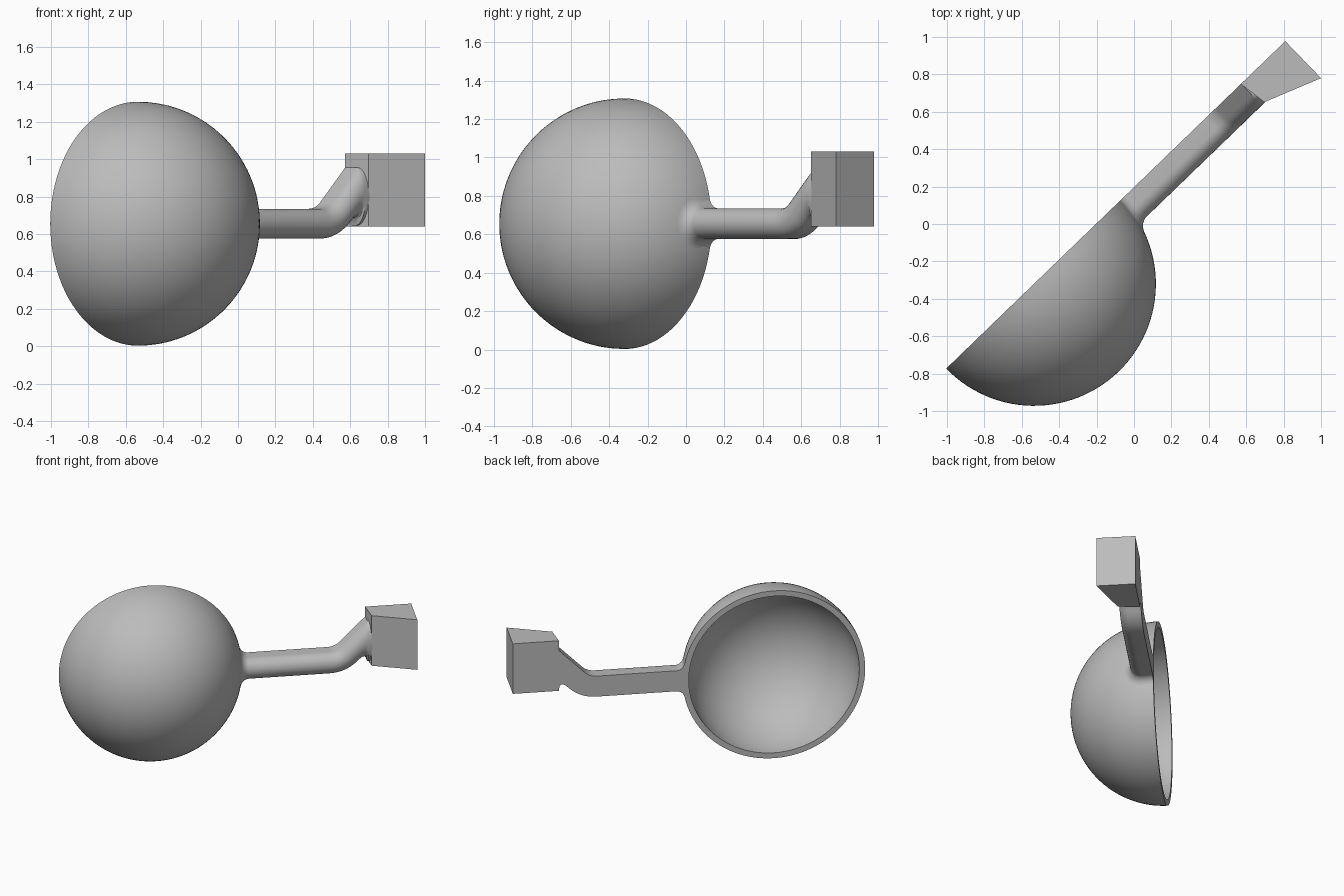
import bpy, bmesh
from math import sin, cos, pi, radians, sqrt

cube = bpy.data.objects.get("Cube")
if cube:
    bpy.data.objects.remove(cube, do_unlink=True)

grey = bpy.data.materials.new("grey")
grey.use_nodes = True
grey.diffuse_color = (0.5, 0.5, 0.5, 1)
grey.node_tree.nodes["Principled BSDF"].inputs["Base Color"].default_value = (0.5, 0.5, 0.5, 1)

R_OUT, R_IN = 0.652, 0.61     # bowl radii
MID = 0.655                   # height of bowl centre and arm axis
ARM = 0.08                    # arm half height
FILLET = 0.05


def finish(name, bm, smooth=True):
    """Local x runs along the arm, local -y is the bulging side."""
    bmesh.ops.recalc_face_normals(bm, faces=bm.faces)
    mesh = bpy.data.meshes.new(name)
    bm.to_mesh(mesh)
    bm.free()
    mesh.materials.append(grey)
    obj = bpy.data.objects.new(name, mesh)
    bpy.context.collection.objects.link(obj)
    obj.location = (-0.535, -0.32, 0)
    obj.rotation_euler.z = radians(44)
    if smooth:
        bpy.ops.object.select_all(action='DESELECT')
        obj.select_set(True)
        bpy.context.view_layer.objects.active = obj
        bpy.ops.object.shade_smooth_by_angle(angle=radians(30))
    return obj


# Hollow hemispherical bowl, spun about its own axis
bm = bmesh.new()
steps = 28
arc = [i / steps * pi / 2 for i in range(steps + 1)]
profile = [(R_OUT * sin(a), -R_OUT * cos(a)) for a in arc]
profile += [(R_IN * sin(a), -R_IN * cos(a)) for a in reversed(arc)]
verts = [bm.verts.new((x, y, MID)) for x, y in profile]
edges = [bm.edges.new(pair) for pair in zip(verts, verts[1:])]
bmesh.ops.spin(bm, geom=verts + edges, cent=(0, 0, MID), axis=(0, 1, 0),
               angle=2 * pi, steps=96, use_merge=True)
bmesh.ops.remove_doubles(bm, verts=bm.verts, dist=0.0005)
finish("bowl", bm)


# Arm: flat-backed, round-fronted section lofted along a bent path
def section(top, bottom, flare=0.0, along_bowl=None):
    shape = [(0, 1)]
    for i in range(17):
        a = i / 16 * pi
        shape.append((ARM + (ARM + flare) * sin(a), cos(a)))
    shape.append((0, -1))
    ring = []
    for depth, h in shape:
        k = (h + 1) / 2
        x = bottom[0] + (top[0] - bottom[0]) * k
        z = bottom[1] + (top[1] - bottom[1]) * k
        if along_bowl is not None:
            x = sqrt(R_OUT ** 2 - depth ** 2 - (z - MID) ** 2) + along_bowl
        ring.append((x, -depth, z))
    return ring


rings = []
for i in range(9):                       # fillet blending into the bowl
    b = i / 8 * pi / 2
    flare, shift = FILLET * (1 - sin(b)), FILLET * (1 - cos(b))
    half = ARM + flare
    rings.append(section((0, MID + half), (0, MID - half), flare, shift))
rings.append(section((0.75, MID + ARM), (0.75, MID - ARM)))

bend_x, r_top = 1.27, 0.12               # upward bend
r_low = r_top + 2 * ARM
bend_z = MID + ARM + r_top
for i in range(11):
    a = i / 10 * pi / 4
    rings.append(section((bend_x + r_top * sin(a), bend_z - r_top * cos(a)),
                         (bend_x + r_low * sin(a), bend_z - r_low * cos(a))))
for top, low in (((1.42, 0.835), (1.49, 0.677)), ((1.47, 0.885), (1.507, 0.688)),
                 ((1.51, 0.925), (1.523, 0.687)), ((1.53, 0.945), (1.533, 0.675)),
                 ((1.54, 0.955), (1.539, 0.645)), ((1.57, 0.96), (1.57, 0.645))):
    rings.append(section(top, low))

bm = bmesh.new()
loft = [[bm.verts.new(co) for co in ring] for ring in rings]
for r0, r1 in zip(loft, loft[1:]):
    for i in range(len(r0)):
        j = (i + 1) % len(r0)
        bm.faces.new((r0[i], r0[j], r1[j], r1[i]))
finish("arm", bm)

# Flared end block, extruded upwards from its plan
bm = bmesh.new()
plan = [(1.538, 0), (1.561, -0.157), (1.868, -0.275), (1.868, 0)]
base = bm.faces.new([bm.verts.new((x, y, 0.64)) for x, y in plan])
grown = bmesh.ops.extrude_face_region(bm, geom=[base])["geom"]
bmesh.ops.translate(bm, vec=(0, 0, 0.39),
                    verts=[v for v in grown if isinstance(v, bmesh.types.BMVert)])
if not any(len(f.verts) == 4 and all(v.co.z < 0.7 for v in f.verts) for f in bm.faces):
    bm.faces.new([v for v in bm.verts if v.co.z < 0.7])
finish("end_block", bm, smooth=False)
